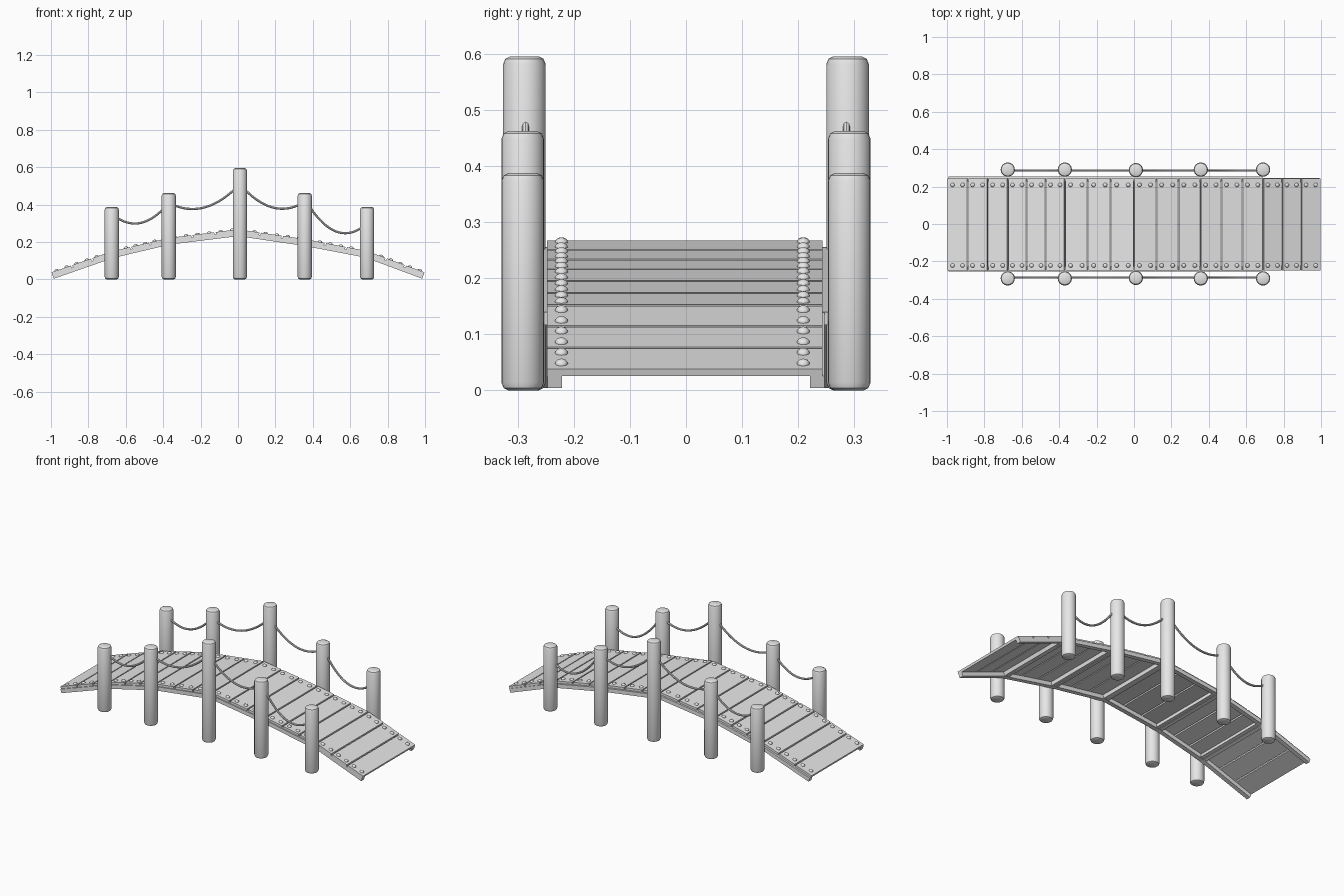
import bpy, bmesh, math
from mathutils import Matrix, Vector

if "Cube" in bpy.data.objects:
    bpy.data.objects.remove(bpy.data.objects["Cube"])

wood = bpy.data.materials.new("plain grey")
wood.diffuse_color = (0.8, 0.8, 0.8, 1)
wood.use_nodes = True
wood.node_tree.nodes["Principled BSDF"].inputs["Base Color"].default_value = wood.diffuse_color


def finish(bm, name, smooth=False):
    me = bpy.data.meshes.new(name)
    bmesh.ops.recalc_face_normals(bm, faces=bm.faces[:])
    bm.to_mesh(me)
    bm.free()
    me.materials.append(wood)
    ob = bpy.data.objects.new(name, me)
    bpy.context.collection.objects.link(ob)
    if smooth:
        bpy.ops.object.select_all(action='DESELECT')
        ob.select_set(True)
        bpy.context.view_layer.objects.active = ob
        bpy.ops.object.shade_smooth_by_angle(angle=math.radians(40))
    return ob


def add_box(bm, frame, lo, hi):
    """Box between two corners, given in the local frame of a deck section."""
    lo, hi = Vector(lo), Vector(hi)
    size = Matrix.Diagonal((*(hi - lo), 1))
    bmesh.ops.create_cube(bm, size=1, matrix=frame @ Matrix.Translation((lo + hi) / 2) @ size)


# Deck: six sloping sections of planks on framed side beams
deck_line = [(-0.997, 0.038), (-0.675, 0.15), (-0.37, 0.222), (0, 0.268),
             (0.355, 0.216), (0.69, 0.152), (0.997, 0.038)]
PLANK, BEAM, GAP = 0.013, 0.023, 0.008
planks, beams, cross, bolts = (bmesh.new() for _ in range(4))
last = len(deck_line) - 2
for i, (a, b) in enumerate(zip(deck_line, deck_line[1:])):
    dx, dz = b[0] - a[0], b[1] - a[1]
    length = math.hypot(dx, dz)
    frame = Matrix.Translation((a[0], 0, a[1])) @ Matrix.Rotation(-math.atan2(dz, dx), 4, 'Y')
    step = length / 3
    for k in range(3):
        x0 = 0 if (i == 0 and k == 0) else k * step + GAP / 2
        x1 = length if (i == last and k == 2) else (k + 1) * step - GAP / 2
        add_box(planks, frame, (x0, -0.248, -PLANK), (x1, 0.243, 0))
        # Two domed bolts at each end of the plank
        for y in (-0.222, 0.209):
            for u in (0.25, 0.75):
                place = frame @ Matrix.Translation(((k + u) * step, y, 0))
                bmesh.ops.create_uvsphere(bolts, u_segments=12, v_segments=8, radius=0.0115,
                                          matrix=place @ Matrix.Diagonal((1, 1, 0.75, 1)))
    for side in (-1, 1):
        outer = 0.247 if i == last else 0.254
        y0, y1 = sorted((side * (outer - 0.026), side * outer))
        add_box(beams, frame, (0, y0, -PLANK - BEAM), (length, y1, -PLANK))
    # Cross beams on both sides of every inner joint
    if i > 0:
        add_box(cross, frame, (0.003, -0.23, -PLANK - BEAM + 0.002), (0.022, 0.23, -PLANK))
    if i < last:
        add_box(cross, frame, (length - 0.022, -0.23, -PLANK - BEAM + 0.002),
                (length - 0.003, 0.23, -PLANK))
finish(planks, "deck_planks")
finish(beams, "side_beams")
finish(cross, "cross_beams")
finish(bolts, "deck_bolts", True)

# Round posts with softened ends
posts = [(-0.675, 0.387), (-0.37, 0.462), (0.01, 0.595), (0.357, 0.462), (0.69, 0.387)]
R = 0.038
profile = [(0, 0), (R - 0.012, 0), (R - 0.004, 0.004), (R, 0.014)]
for side, label in ((-1, "front"), (1, "back")):
    for n, (x, h) in enumerate(posts):
        y = side * (0.288 if n == 2 else 0.291)
        outline = profile + [(r, h - z) for r, z in reversed(profile)]
        bm = bmesh.new()
        vs = [bm.verts.new((r, 0, z)) for r, z in outline]
        es = [bm.edges.new(p) for p in zip(vs, vs[1:])]
        bmesh.ops.spin(bm, geom=vs + es, cent=(0, 0, 0), axis=(0, 0, 1),
                       angle=math.tau, steps=24)
        bmesh.ops.remove_doubles(bm, verts=bm.verts[:], dist=1e-5)
        bmesh.ops.translate(bm, verts=bm.verts[:], vec=(x, y, 0))
        finish(bm, f"{label}_post_{n + 1}", True)

# Sagging ropes: start height, end height, sag
ropes = [(0.35, 0.41, 0.078), (0.41, 0.51, 0.075), (0.51, 0.415, 0.077), (0.43, 0.30, 0.108)]
SEG, SIDES, ROPE_R = 20, 8, 0.006
for side, label in ((-1, "front"), (1, "back")):
    for n, (z0, z1, sag) in enumerate(ropes):
        xa, xb = posts[n][0], posts[n + 1][0]
        bm = bmesh.new()
        rings = []
        for s in range(SEG + 1):
            t = s / SEG
            centre = Vector((xa + (xb - xa) * t, side * 0.286,
                             z0 + (z1 - z0) * t - 4 * sag * t * (1 - t)))
            slope = math.atan2(z1 - z0 - 4 * sag * (1 - 2 * t), xb - xa)
            up = Vector((-math.sin(slope), 0, math.cos(slope)))
            rings.append([bm.verts.new(centre + ROPE_R * (
                up * math.cos(q * math.tau / SIDES) + Vector((0, math.sin(q * math.tau / SIDES), 0))))
                for q in range(SIDES)])
        for r0, r1 in zip(rings, rings[1:]):
            for q in range(SIDES):
                p = (q + 1) % SIDES
                bm.faces.new((r0[q], r0[p], r1[p], r1[q]))
        bm.faces.new(rings[0])
        bm.faces.new(rings[-1])
        finish(bm, f"{label}_rope_{n + 1}", True)
